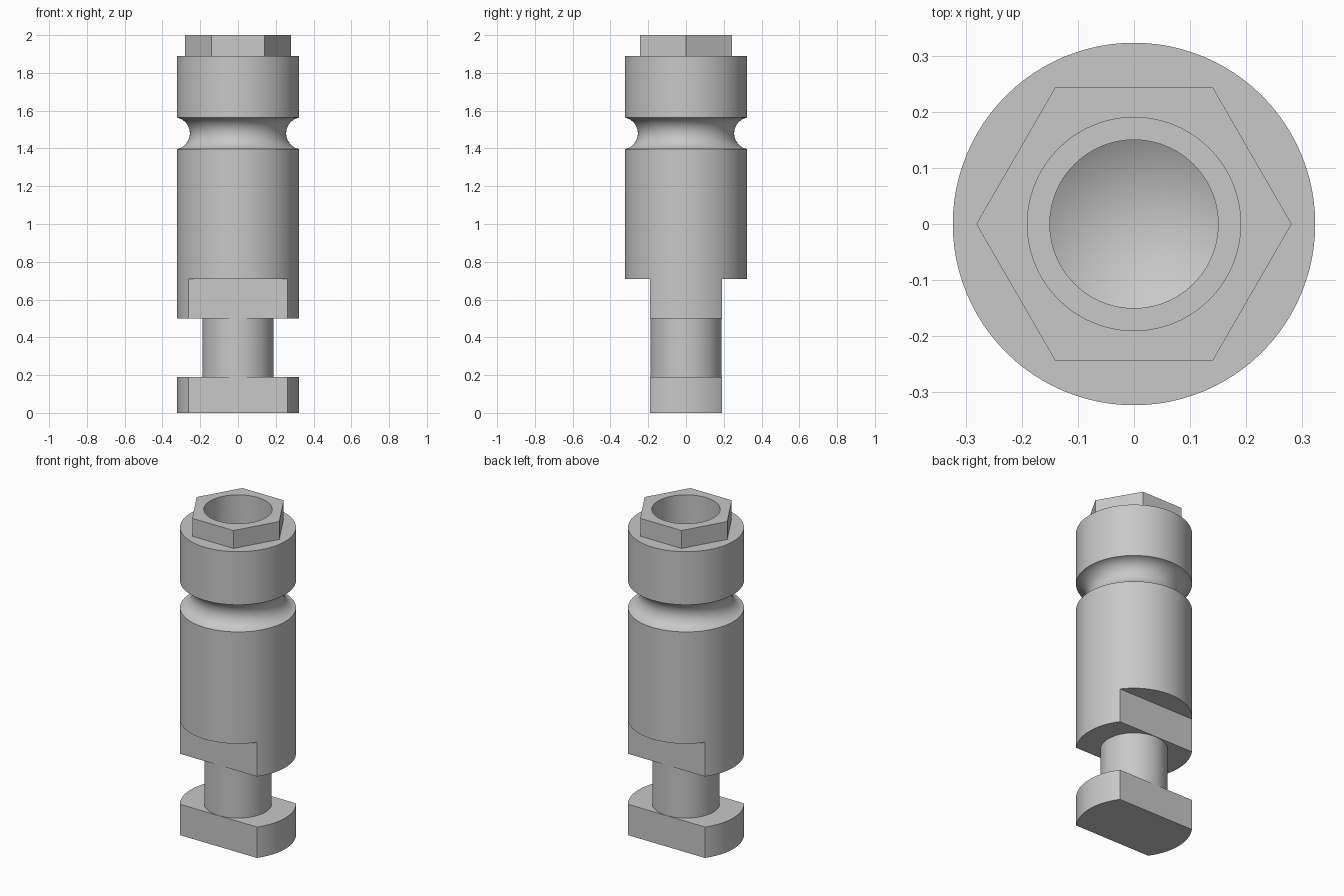
import bpy
import bmesh
import math

if "Cube" in bpy.data.objects:
    bpy.data.objects.remove(bpy.data.objects["Cube"])

R = 0.323        # main shaft radius
FLAT = 0.19      # half thickness across the milled flats
SEG = 96

steel = bpy.data.materials.new("steel grey")
steel.diffuse_color = (0.58, 0.58, 0.58, 1)
steel.use_nodes = True
steel.node_tree.nodes["Principled BSDF"].inputs["Base Color"].default_value = steel.diffuse_color


def finish(name, bm):
    bmesh.ops.remove_doubles(bm, verts=bm.verts, dist=1e-5)
    bmesh.ops.recalc_face_normals(bm, faces=bm.faces)
    mesh = bpy.data.meshes.new(name)
    bm.to_mesh(mesh)
    bm.free()
    mesh.materials.append(steel)
    obj = bpy.data.objects.new(name, mesh)
    bpy.context.collection.objects.link(obj)
    return obj


def lathe(name, profile):
    """Spin a radius/height profile, starting and ending on the axis."""
    bm = bmesh.new()
    verts = [bm.verts.new((r, 0, z)) for r, z in profile]
    edges = [bm.edges.new(pair) for pair in zip(verts, verts[1:])]
    bmesh.ops.spin(bm, geom=verts + edges, cent=(0, 0, 0), axis=(0, 0, 1),
                   angle=math.tau, steps=SEG, use_merge=True)
    return finish(name, bm)


def box(name, lo, hi):
    bm = bmesh.new()
    bmesh.ops.create_cube(bm, size=1)
    for v in bm.verts:
        v.co = [a if c < 0 else b for c, a, b in zip(v.co, lo, hi)]
    return finish(name, bm)


def cut(obj, cutter):
    mod = obj.modifiers.new("cut", 'BOOLEAN')
    mod.operation = 'DIFFERENCE'
    mod.solver = 'EXACT'
    mod.object = cutter
    select(obj)
    bpy.ops.object.modifier_apply(modifier=mod.name)


def select(obj):
    bpy.ops.object.select_all(action='DESELECT')
    obj.select_set(True)
    bpy.context.view_layer.objects.active = obj


# Shaft: foot, neck, barrel with a round groove, collar
g_r, g_z, g_c = 0.085, 1.48, 0.34
a0 = math.acos((g_c - R) / g_r)
groove = [(g_c - g_r * math.cos(a), g_z + g_r * math.sin(a))
          for a in [a0 * (i / 12 - 1) for i in range(25)]]
shaft = lathe("shaft", [(0, 0), (R, 0), (R, 0.19), (0.188, 0.19), (0.188, 0.5), (R, 0.5)]
              + groove + [(R, 1.89), (0, 1.89)])

# Hexagonal head
bm = bmesh.new()
bmesh.ops.create_cone(bm, cap_ends=True, segments=6, radius1=0.281, radius2=0.281, depth=0.11)
rot = 0 if any(abs(v.co.y) < 1e-4 for v in bm.verts) else math.pi / 6
for v in bm.verts:
    a = math.atan2(v.co.y, v.co.x) + rot
    v.co = (0.281 * math.cos(a), 0.281 * math.sin(a), v.co.z + 1.945)
head = finish("hex_head", bm)

# Stepped bore with a conical bottom
bore = lathe("bore_cutter", [(0, 0.85), (0.15, 0.94), (0.15, 1.2), (0.19, 1.2),
                             (0.19, 2.1), (0, 2.1)])
cut(shaft, bore)
cut(head, bore)

# Milled flats on the front and back of the lower end
cutters = [bore]
for lo, hi in ((-1, -FLAT), (FLAT, 1)):
    cutters.append(box("flat_cutter", (-1, lo, -0.2), (1, hi, 0.71)))
    cut(shaft, cutters[-1])

for c in cutters:
    bpy.data.objects.remove(c)

for obj in (shaft, head):
    select(obj)
    bpy.ops.object.shade_smooth_by_angle(angle=math.radians(25))
